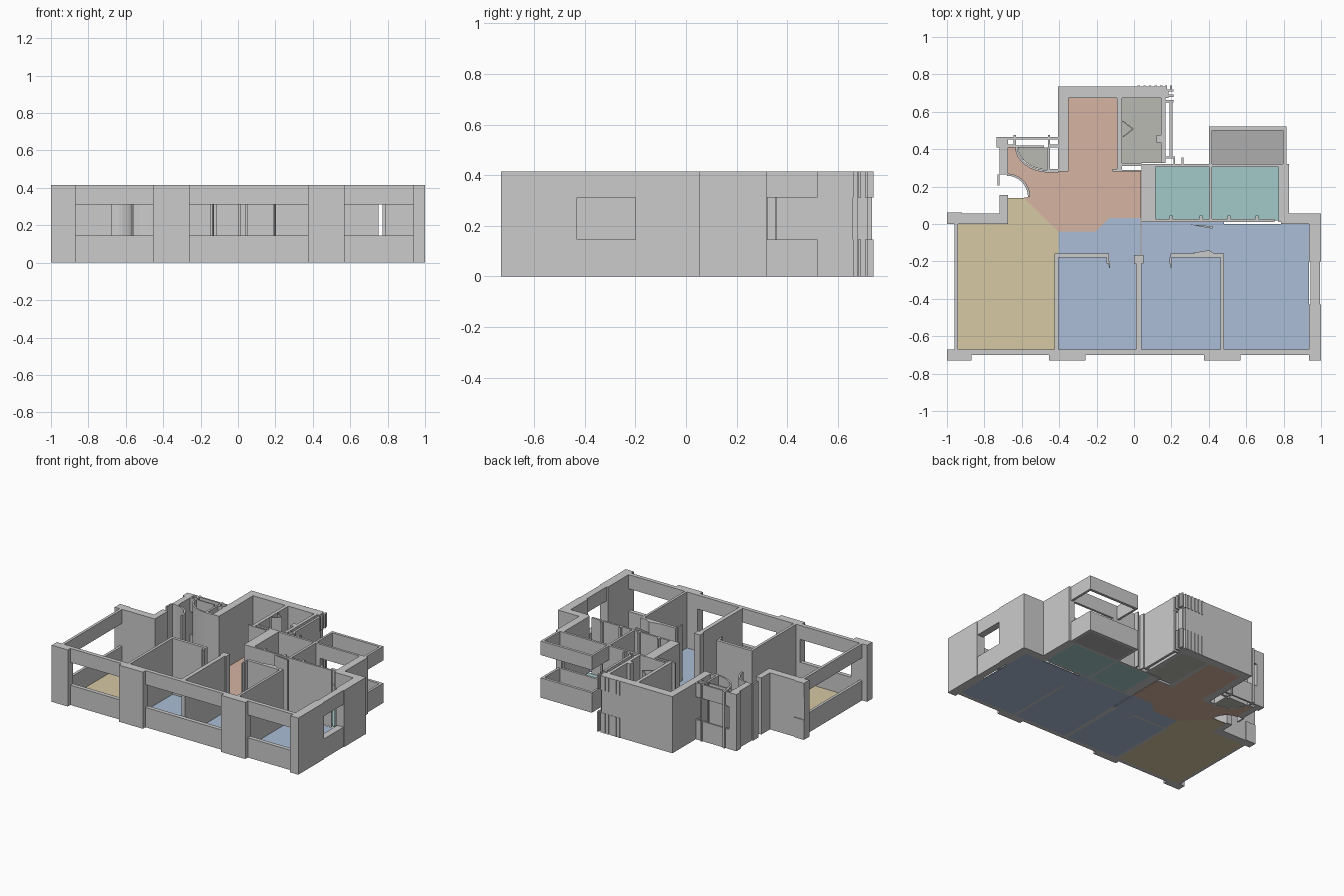
import bpy, bmesh, math

TOP, SILL, HEAD, FLOOR = 0.415, 0.145, 0.312, 0.004


def material(name, rgb):
    m = bpy.data.materials.new(name)
    m.diffuse_color = (*rgb, 1)
    return m


def prisms(name, outlines, spans=((0, TOP),), mat=None):
    """One object made of upright prisms, each outline extruded over each height span."""
    bm = bmesh.new()
    for pts in outlines:
        for z0, z1 in spans:
            f = bm.faces.new([bm.verts.new((x, y, z0)) for x, y in pts])
            ext = bmesh.ops.extrude_face_region(bm, geom=[f])
            for v in ext["geom"]:
                if isinstance(v, bmesh.types.BMVert):
                    v.co.z = z1
    bmesh.ops.recalc_face_normals(bm, faces=bm.faces)
    me = bpy.data.meshes.new(name)
    bm.to_mesh(me)
    bm.free()
    if mat:
        me.materials.append(mat)
    ob = bpy.data.objects.new(name, me)
    bpy.context.collection.objects.link(ob)
    return ob


def rect(x0, y0, x1, y1):
    return [(x0, y0), (x1, y0), (x1, y1), (x0, y1)]


def walls(name, *rects):
    return prisms(name, [rect(*r) for r in rects])


def windows(name, *rects):
    """Wall runs with an open strip: parapet below, lintel above."""
    return prisms(name, [rect(*r) for r in rects], ((0, SILL), (HEAD, TOP)))


def floor(name, mat, *outlines):
    return prisms(name, outlines, ((0, FLOOR),), mat)


def arc(cx, cy, rx, ry, a0, a1, n=8):
    return [(cx + rx * math.cos(math.radians(a0 + (a1 - a0) * i / n)),
             cy + ry * math.sin(math.radians(a0 + (a1 - a0) * i / n))) for i in range(n + 1)]


def arc_wall(name, cx, cy, rx, ry, a0, a1, t=0.012):
    outer, inner = arc(cx, cy, rx, ry, a0, a1), arc(cx, cy, rx - t, ry - t, a0, a1)
    return prisms(name, [[outer[i], outer[i + 1], inner[i + 1], inner[i]] for i in range(8)])


# Floor colours
sand = material("sand", (0.67, 0.58, 0.36))
blue = material("blue", (0.41, 0.51, 0.67))
clay = material("clay", (0.67, 0.46, 0.37))
teal = material("teal", (0.36, 0.58, 0.58))
stone = material("stone", (0.49, 0.49, 0.45))
slate = material("slate", (0.42, 0.42, 0.42))

# Front facade: piers and window strips
walls("front_piers", (-1, -0.73, -0.87, -0.67), (-0.455, -0.73, -0.26, -0.67),
      (0.375, -0.73, 0.57, -0.67), (0.935, -0.73, 1, -0.67))
windows("front_window_strips", (-0.87, -0.70, -0.455, -0.67), (-0.26, -0.70, 0.375, -0.67),
        (0.57, -0.70, 0.935, -0.67))

# Right facade with one window
walls("right_wall", (0.935, -0.67, 1, -0.43), (0.935, -0.20, 1, 0.055), (0.785, 0, 0.935, 0.055),
      (0.785, 0.055, 0.83, 0.32))
windows("right_window", (0.945, -0.43, 0.995, -0.20))

# Left facade: glazed strip, back return and entrance walls
windows("left_window_strip", (-0.96, -0.67, -0.94, 0))
walls("left_back_wall", (-1, 0, -0.675, 0.055), (-0.72, 0.055, -0.675, 0.155))
windows("left_corner_trim", (-1, 0.055, -0.92, 0.062))
walls("entrance_wall", (-0.72, 0.265, -0.675, 0.41), (-0.735, 0.41, -0.675, 0.465),
      (-0.73, 0.205, -0.718, 0.265))
arc_wall("entrance_door_swing", -0.68, 0.145, 0.125, 0.125, 0, 90)

# Entrance bay and curved cupboard
windows("entrance_bay", (-0.675, 0.452, -0.405, 0.465), (-0.675, 0.41, -0.64, 0.425),
        (-0.46, 0.41, -0.405, 0.425))
walls("bay_posts", (-0.645, 0.41, -0.63, 0.475), (-0.46, 0.41, -0.45, 0.475),
      (-0.63, 0.41, -0.48, 0.42))
arc_wall("curved_cupboard_wall", -0.455, 0.41, 0.18, 0.135, 180, 270)
walls("cupboard_side", (-0.465, 0.285, -0.45, 0.41), (-0.465, 0.275, -0.405, 0.295))

# Rear wing around the kitchen and bathroom
walls("rear_wing_walls", (-0.405, 0.28, -0.35, 0.735), (-0.35, 0.675, 0.17, 0.735),
      (-0.09, 0.28, -0.065, 0.675), (-0.115, 0.28, -0.065, 0.293),
      (0.145, 0.325, 0.168, 0.675), (0.165, 0.675, 0.185, 0.72), (0.19, 0.355, 0.207, 0.66),
      (-0.065, 0.31, 0.04, 0.325), (-0.07, 0.28, 0.04, 0.29))
windows("rear_fins", *[(x, 0.715, x + 0.012, 0.74) for x in (0.02, 0.05, 0.08, 0.11, 0.14, 0.165, 0.192)],
        *[(0.165, y, 0.21, y + 0.012) for y in (0.35, 0.65, 0.68, 0.708)])
prisms("bathroom_door_leaf", [[(-0.065, 0.465), (-0.055, 0.465), (0, 0.508), (-0.01, 0.508)],
                              [(-0.065, 0.55), (-0.01, 0.508), (0, 0.508), (-0.055, 0.55)]])
walls("bathroom_jamb", (0.12, 0.435, 0.145, 0.475))

# Wet rooms and their back wall
walls("wet_room_walls", (0.04, 0.012, 0.115, 0.32), (0.115, 0.305, 0.42, 0.322),
      (0.40, 0.012, 0.418, 0.305), (0.115, 0.012, 0.40, 0.026), (0.418, 0.012, 0.75, 0.026),
      (0.773, 0.012, 0.785, 0.305), (0.42, 0.305, 0.45, 0.322))
windows("wet_room_window", (0.45, 0.305, 0.785, 0.322))
walls("wet_room_jambs", (0.19, 0.026, 0.205, 0.045), (0.35, 0.026, 0.365, 0.045),
      (0.50, 0.026, 0.515, 0.045), (0.65, 0.026, 0.665, 0.045),
      (0.21, 0.32, 0.22, 0.36), (0.255, 0.32, 0.265, 0.355))

# Rear balcony: parapet and upper band
windows("balcony_rails", (0.40, 0.50, 0.815, 0.52), (0.40, 0.32, 0.416, 0.50),
        (0.797, 0.32, 0.815, 0.50))

# Bedroom partitions
walls("bedroom_partitions", (-0.425, -0.67, -0.405, -0.158), (-0.405, -0.18, -0.135, -0.158),
      (0.01, -0.67, 0.04, -0.17), (0.195, -0.18, 0.48, -0.158), (0.462, -0.67, 0.48, -0.18))
walls("corridor_jambs", (0.0, -0.21, 0.05, -0.165), (-0.148, -0.21, -0.135, -0.18),
      (0.19, -0.21, 0.203, -0.18))
prisms("door_leaves", [
    [(-0.138, -0.20), (-0.128, -0.20), (-0.128, -0.235), (-0.133, -0.235)],
    [(0.19, -0.20), (0.20, -0.20), (0.20, -0.235), (0.194, -0.235)],
    [(0.30, -0.003), (0.42, -0.012), (0.42, -0.025), (0.38, -0.018)],
    [(0.31, -0.155), (0.40, -0.14), (0.43, -0.158), (0.36, -0.162)]])

# Room floors
floor("living_floor", sand, [(-0.94, -0.67), (-0.425, -0.67), (-0.405, -0.16), (-0.405, -0.04),
                             (-0.59, 0.14), (-0.675, 0.14), (-0.675, 0), (-0.94, 0)])
floor("hall_kitchen_floor", clay,
      [(-0.59, 0.14), (-0.405, -0.04), (-0.205, -0.04), (-0.13, 0.033), (0.037, 0.033), (0.037, 0.28),
       (-0.09, 0.28), (-0.09, 0.675), (-0.35, 0.675), (-0.35, 0.28)]
      + arc(-0.455, 0.41, 0.17, 0.125, 270, 180)
      + [(-0.675, 0.41)] + arc(-0.68, 0.145, 0.12, 0.12, 88, 0))
floor("bedroom_floor", blue, rect(-0.405, -0.67, 0.01, -0.17), rect(0.04, -0.67, 0.462, -0.17),
      [(-0.405, -0.17), (0.035, -0.17), (0.035, 0.033), (-0.13, 0.033), (-0.205, -0.04), (-0.405, -0.04)],
      rect(0.04, -0.17, 0.40, 0.012), rect(0.40, -0.17, 0.48, 0.012), rect(0.48, -0.67, 0.935, 0))
floor("wet_room_floor", teal, rect(0.115, 0.02, 0.40, 0.305), rect(0.418, 0.02, 0.775, 0.305))
floor("bathroom_floor", stone, rect(-0.065, 0.325, 0.145, 0.675))
floor("cupboard_floor", stone, [(-0.46, 0.41)] + arc(-0.455, 0.41, 0.165, 0.12, 180, 268))
floor("balcony_floor", slate, rect(0.416, 0.322, 0.797, 0.50))
